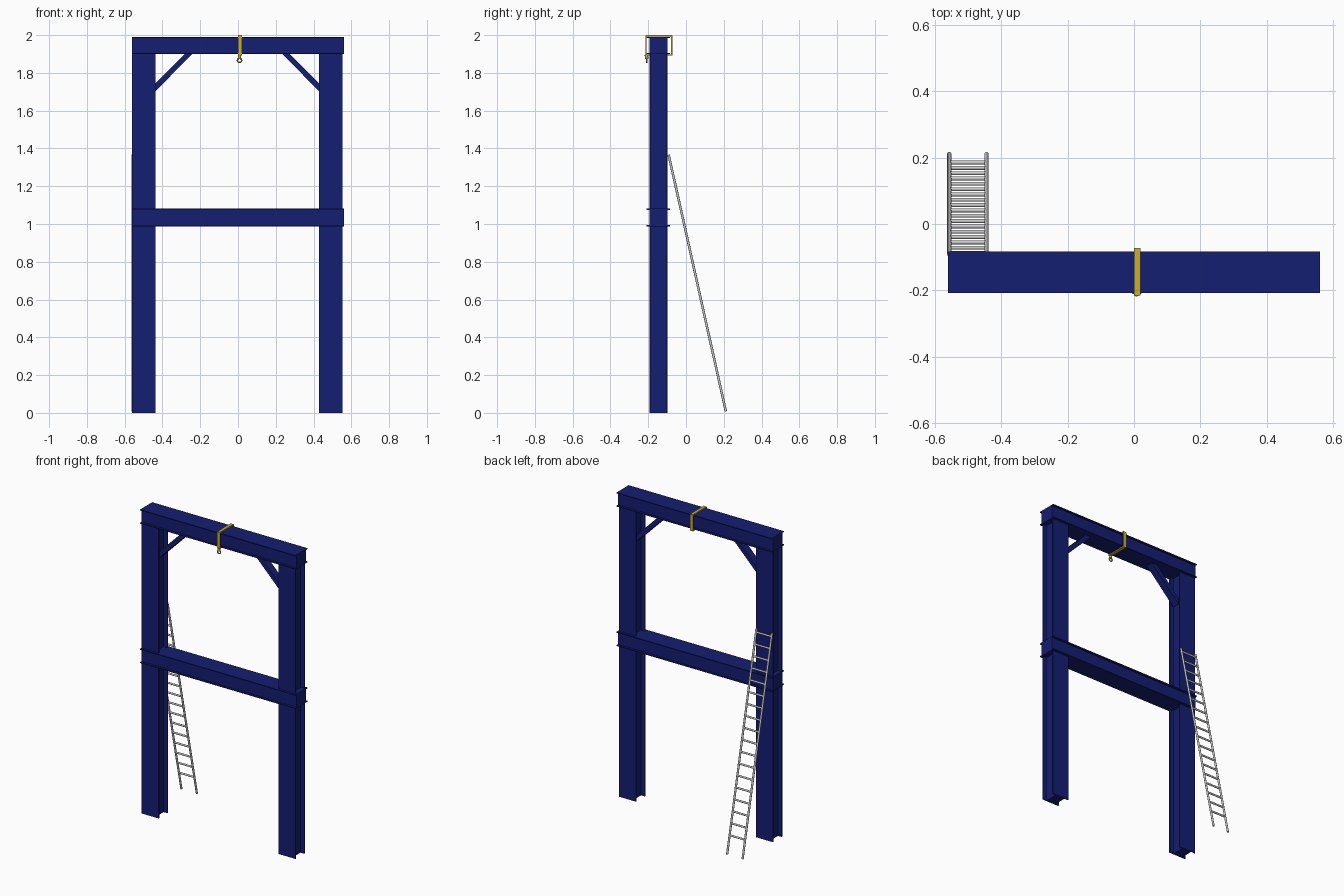
import bpy
from math import radians
from mathutils import Vector

if "Cube" in bpy.data.objects:
    bpy.data.objects.remove(bpy.data.objects["Cube"])

YC = -0.146  # depth of the frame centre line


def material(name, rgb):
    m = bpy.data.materials.new(name)
    m.diffuse_color = (*rgb, 1)
    m.use_nodes = True
    m.node_tree.nodes["Principled BSDF"].inputs["Base Color"].default_value = m.diffuse_color
    return m


BLUE = material("blue_paint", (0.007, 0.013, 0.165))
GOLD = material("yellow_webbing", (0.6, 0.42, 0.035))
STEEL = material("hook_steel", (0.4, 0.36, 0.22))


def prism(name, profile, a, b, place, mat):
    """Extrude a 2D profile from a to b; place maps (u, v, w) to xyz."""
    n = len(profile)
    verts = [place(u, v, w) for w in (a, b) for u, v in profile]
    faces = [(i, (i + 1) % n, n + (i + 1) % n, n + i) for i in range(n)]
    faces += [tuple(range(n))[::-1], tuple(range(n, 2 * n))]
    me = bpy.data.meshes.new(name)
    me.from_pydata(verts, [], faces)
    me.update()
    me.materials.append(mat)
    ob = bpy.data.objects.new(name, me)
    bpy.context.collection.objects.link(ob)
    bpy.context.view_layer.objects.active = ob
    bpy.ops.object.mode_set(mode='EDIT')
    bpy.ops.mesh.select_all(action='SELECT')
    bpy.ops.mesh.normals_make_consistent(inside=False)
    bpy.ops.object.mode_set(mode='OBJECT')
    return ob


def box(name, x0, x1, y0, y1, z0, z1, mat):
    return prism(name, [(x0, y0), (x1, y0), (x1, y1), (x0, y1)], z0, z1,
                 lambda u, v, w: (u, v, w), mat)


def rod(name, p, q, r, sides=10, mat=None):
    p, q = Vector(p), Vector(q)
    d = q - p
    bpy.ops.mesh.primitive_cylinder_add(vertices=sides, radius=r, depth=d.length,
                                        location=(p + q) / 2)
    ob = bpy.context.object
    ob.name = name
    ob.rotation_euler = d.to_track_quat('Z', 'Y').to_euler()
    bpy.ops.object.shade_smooth_by_angle(angle=radians(40))
    if mat:
        ob.data.materials.append(mat)
    return ob


# Columns: flanges facing front and back round a thick recessed core
F, D, T, W = 0.0615, 0.048, 0.006, 0.034
half = [(F, -D), (F, -D + T), (W, -D + T), (W, D - T), (F, D - T), (F, D)]
section = half + [(-u, v) for u, v in reversed(half)]
for side, xc in (("left", -0.499), ("right", 0.491)):
    prism(side + "_column", section, 0, 1.982,
          lambda u, v, w, xc=xc: (xc + u, YC + v, w), BLUE)

# Cross beams: thin flanges above and below a closed core, seen from the end
E, B = 0.0625, 0.0485
for name, z0, z1 in (("middle_beam", 0.988, 1.081), ("top_beam", 1.899, 1.991)):
    beam = [(E, z0), (E, z0 + T), (B, z0 + T), (B, z1 - T), (E, z1 - T), (E, z1)]
    beam += [(-u, v) for u, v in reversed(beam)]
    prism(name, beam, -0.5615, 0.5605, lambda u, v, w: (w, YC + u, v), BLUE)

# Diagonal corner braces
brace = [(-0.45, 1.69), (-0.24, 1.902), (-0.281, 1.902), (-0.45, 1.731)]
for side, s in (("left", 1), ("right", -1)):
    off = 0 if s == 1 else -0.008
    prism(side + "_brace", brace, YC - 0.024, YC + 0.024,
          lambda u, v, w, s=s, off=off: (s * u + off, w, v), BLUE)

# Webbing strap looped round the top beam
y0, y1, z0, z1, t = -0.215, -0.072, 1.891, 2.0, 0.007
xa, xb = 0.0, 0.02
box("strap_top", xa, xb, y0 + 0.003, y1 - 0.003, z1 - t, z1, GOLD)
box("strap_bottom", xa, xb, y0, y1, z0, z0 + t, GOLD)
box("strap_front", xa, xb, y0, y0 + t, z0, z1 - 0.003, GOLD)
box("strap_back", xa, xb, y1 - t, y1, z0, z1 - 0.003, GOLD)

# Small hook ring under the strap
rod("hook_shank", (0.008, -0.21, 1.895), (0.008, -0.207, 1.874), 0.009, 10, GOLD)
bpy.ops.mesh.primitive_torus_add(major_segments=20, minor_segments=8, major_radius=0.011,
                                 minor_radius=0.004, location=(0.008, -0.207, 1.866),
                                 rotation=(radians(90), 0, 0))
ring = bpy.context.object
ring.name = "hook_ring"
ring.data.materials.append(STEEL)
bpy.ops.object.shade_smooth_by_angle(angle=radians(60))

# Leaning ladder
foot, head = Vector((0, 0.211, 0.008)), Vector((0, -0.092, 1.367))
for side, x in (("left", -0.557), ("right", -0.445)):
    dx = Vector((x, 0, 0))
    rod("ladder_rail_" + side, foot + dx, head + dx, 0.0065, 12)
RUNGS = 18
for i in range(RUNGS):
    p = foot.lerp(head, 0.085 + 0.9 * i / (RUNGS - 1))
    rod(f"ladder_rung_{i + 1}", p + Vector((-0.557, 0, 0)), p + Vector((-0.445, 0, 0)), 0.006)
